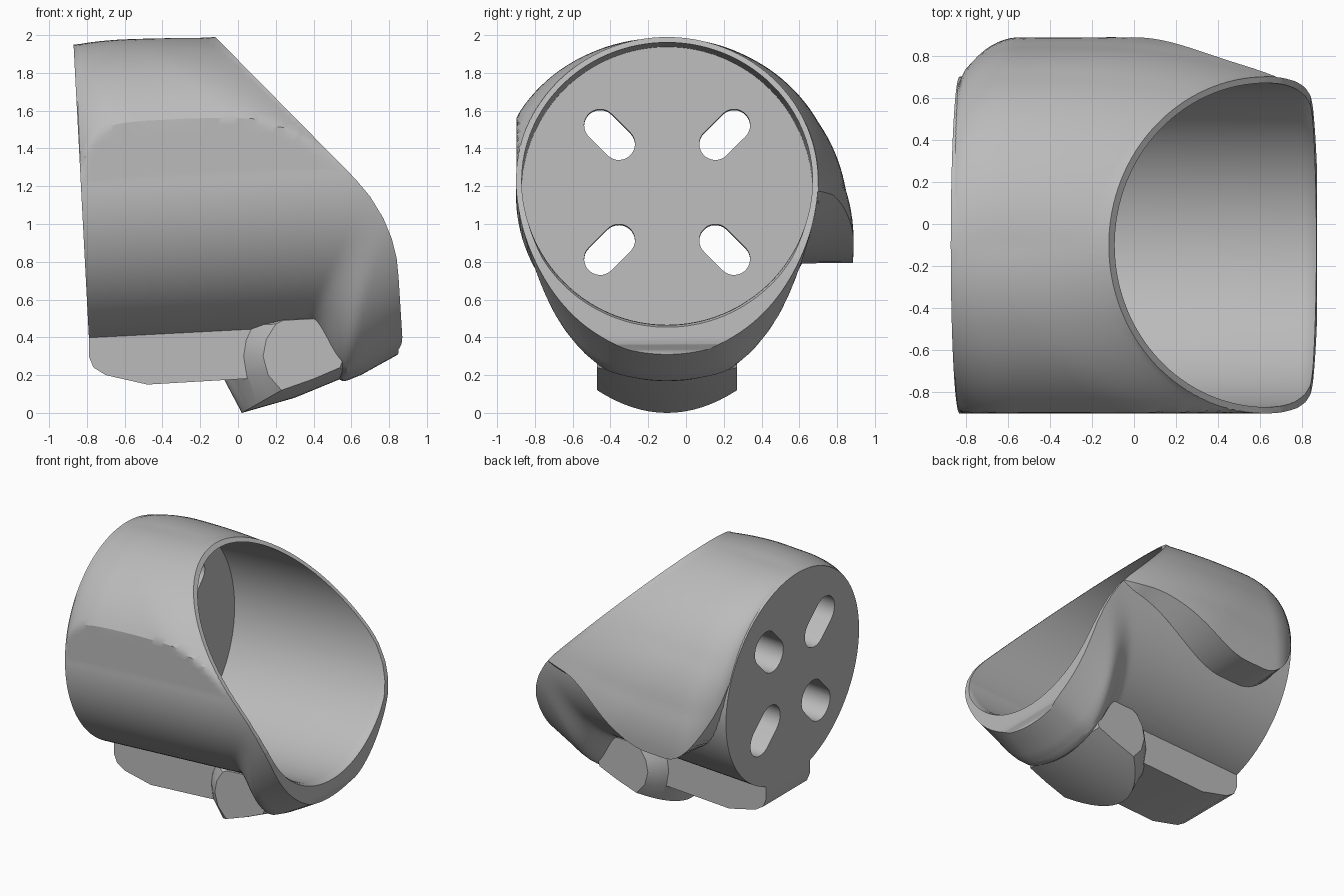
import bpy, bmesh, math
from mathutils import Vector

if "Cube" in bpy.data.objects:
    bpy.data.objects.remove(bpy.data.objects["Cube"])

grey = bpy.data.materials.new("warm_light_grey")
grey.use_nodes = True
grey.diffuse_color = (0.5, 0.5, 0.5, 1)
grey.node_tree.nodes["Principled BSDF"].inputs["Base Color"].default_value = (0.5, 0.5, 0.5, 1)

# The cup axis rises slightly towards the open end
TILT = math.radians(3)
MID = Vector((0, -0.1, 1.195))
AXIS = Vector((math.cos(TILT), 0, math.sin(TILT)))
UP = Vector((-math.sin(TILT), 0, math.cos(TILT)))
START, OUTER, INNER = -0.83, 0.8, 0.77
PLATE = START + 0.33


def polar(s, phi, r):
    """Point at distance s on the axis, angle phi from the top towards the back."""
    return MID + AXIS * s + UP * (r * math.cos(phi)) + Vector((0, r * math.sin(phi), 0))


def clamp(t):
    return max(0.0, min(1.0, t))


def ease(t):
    t = clamp(t)
    return t * t * (3 - 2 * t)


def curve(x, pts):
    """Piecewise linear look-up."""
    for (a, va), (b, vb) in zip(pts, pts[1:]):
        if x <= b:
            return va + (vb - va) * max(0, (x - a) / (b - a))
    return pts[-1][1]


def loft(name, rings):
    bm = bmesh.new()
    rows = [[bm.verts.new(p) for p in ring] for ring in rings]
    n = len(rows[0])
    for a, b in zip(rows, rows[1:]):
        for i in range(n):
            j = (i + 1) % n
            bm.faces.new((a[i], a[j], b[j], b[i]))
    bm.faces.new(rows[0][::-1])
    bm.faces.new(rows[-1])
    bmesh.ops.recalc_face_normals(bm, faces=bm.faces)
    mesh = bpy.data.meshes.new(name)
    bm.to_mesh(mesh)
    bm.free()
    mesh.materials.append(grey)
    ob = bpy.data.objects.new(name, mesh)
    bpy.context.collection.objects.link(ob)
    return ob


def prism(name, profile, y0, y1):
    return loft(name, [[(x, y, z) for x, z in profile] for y in (y0, y1)])


def combine(target, other, operation):
    mod = target.modifiers.new(operation.lower(), 'BOOLEAN')
    mod.operation, mod.object, mod.solver = operation, other, 'EXACT'
    bpy.context.view_layer.objects.active = target
    bpy.ops.object.modifier_apply(modifier=mod.name)
    bpy.data.objects.remove(other)


# Cup body: a tube that swells into a collar under its mouth
def body_radius(s, phi):
    down = -math.cos(phi)
    if down <= 0:
        return OUTER
    floor = curve(s, [(0.0, 0.0), (0.3, 0.08), (0.6, 0.2), (0.85, 0.335), (0.95, 0.4)])
    drop = MID.z + s * math.sin(TILT) - floor - OUTER
    swell = min(1, 1.15 * down ** 2.8)
    return OUTER + max(0, drop) * swell * ease((s - 0.3 - 0.4 * (1 - down)) / 0.22)


STEPS = 128
angles = [math.tau * i / STEPS for i in range(STEPS)]
spans = [START] + [0.2 + 0.025 * i for i in range(31)]
cup = loft("cup_body", [[polar(s, a, body_radius(s, a)) for a in angles] for s in spans])


# Hood: an overhanging shell with a flat front and a hooked back edge
def hood_point(s, phi):
    deg = abs(math.degrees(phi))
    full = curve(deg, [(0, 0.812), (30, 0.838), (66, 0.882), (90, 0.945), (112, 1.058)])
    base = polar(s, phi, OUTER)
    gap = (1.87 - base.x - base.z) / math.sqrt(2)
    mouth = clamp(gap / (0.45 + 0.2 * math.sin(phi)))
    back = clamp((s - START) / 0.27)
    swell = mouth * (2 - mouth) * (back * (2 - back)) ** 0.75
    p = polar(s, phi, 0.795 + (full - 0.795) * swell)
    p.y = max(p.y, -0.897)
    return p


def hood_ring(s):
    q = clamp((-0.45 - s) / 0.38)
    lift = 17 * ease((s + 0.3) / 0.8) + 45 * (1 - math.sqrt(1 - q * q))
    first = math.radians(-93)
    last = math.radians(111 - lift)
    under = math.radians(122 - lift)
    n = 72
    outer = [hood_point(s, first + (last - first) * i / n) for i in range(n + 1)]
    inner = [polar(s, under + (first - under) * i / n, 0.72) for i in range(n + 1)]
    return outer + inner


hood = loft("hood", [hood_ring(START + 0.001 + 1.6 * i / 56) for i in range(57)])
combine(cup, hood, 'UNION')

# Mounting rail below the closed end
rail = prism("rail", [(-0.79, 0.6), (-0.79, 0.3), (-0.765, 0.24), (-0.7, 0.2), (-0.48, 0.15),
                      (0.2, 0.19), (0.2, 0.6)], -0.365, 0.165)
combine(cup, rail, 'UNION')

# Nose: keel-like block, deepest on its centre line
keel = [(-0.05, 0.46), (-0.07, 0.38), (-0.08, 0.3), (-0.07, 0.17), (0.02, 0.0), (0.3, 0.08),
        (0.58, 0.195), (0.65, 0.3), (0.64, 0.42), (0.5, 0.52), (0.2, 0.52)]
cheek = [(0.2, 0.47), (0.15, 0.39), (0.133, 0.3), (0.16, 0.2), (0.23, 0.12), (0.4, 0.18),
         (0.54, 0.24), (0.57, 0.32), (0.54, 0.42), (0.43, 0.5), (0.24, 0.49)]
sections = []
for i in range(17):
    t = i / 8 - 1
    w = t * t
    sections.append([(a[0] + (b[0] - a[0]) * w, -0.1 + 0.37 * t, a[1] + (b[1] - a[1]) * w)
                     for a, b in zip(keel, cheek)])
combine(cup, loft("nose", sections), 'UNION')

# Slanted mouth, curving down to a nearly upright lip
mouth_profile = [(-0.13, 2.0), (0.62, 1.24), (0.7, 1.145), (0.77, 1.03), (0.815, 0.92),
                 (0.84, 0.82), (0.85, 0.72), (0.87, 0.4), (0.866, 0.365), (0.85, 0.335),
                 (0.84, 0.2), (1.5, 0.2), (1.5, 2.5), (-0.62, 2.5)]
combine(cup, prism("mouth_cutter", mouth_profile, -1.5, 1.5), 'DIFFERENCE')

# Round hollow with a rounded lip, leaving a thick end plate
hollow_rings = [(PLATE, INNER), (0.77, INNER)]
hollow_rings += [(0.77 + 0.09 * math.sin(a), INNER + 0.07 * (1 - math.cos(a)))
                 for a in (0.35, 0.7, 1.0, 1.3)] + [(1.5, INNER + 0.06)]
hollow = loft("hollow_cutter", [[polar(s, a, r) for a in angles] for s, r in hollow_rings])
combine(cup, hollow, 'DIFFERENCE')


# Four stepped radial slots through the end plate
def slot_ring(s, turn, radius):
    pts = []
    for side, swing in ((1, 0), (-1, math.pi)):
        for i in range(16):
            a = swing - math.pi / 2 + math.pi * i / 15
            out = 0.431 + side * 0.07 + radius * math.cos(a)
            across = radius * math.sin(a)
            pts.append(polar(s, turn + math.atan2(across, out), math.hypot(out, across)))
    return pts


for k in range(4):
    turn = math.pi / 4 + k * math.pi / 2
    for radius, end in ((0.085, PLATE + 0.1), (0.125, PLATE - 0.1)):
        cutter = loft("slot_cutter", [slot_ring(s, turn, radius) for s in (-1.0, end)])
        combine(cup, cutter, 'DIFFERENCE')

# Smooth shading with crisp edges
bpy.ops.object.select_all(action='DESELECT')
cup.select_set(True)
bpy.context.view_layer.objects.active = cup
bpy.ops.object.shade_smooth_by_angle(angle=math.radians(28))
